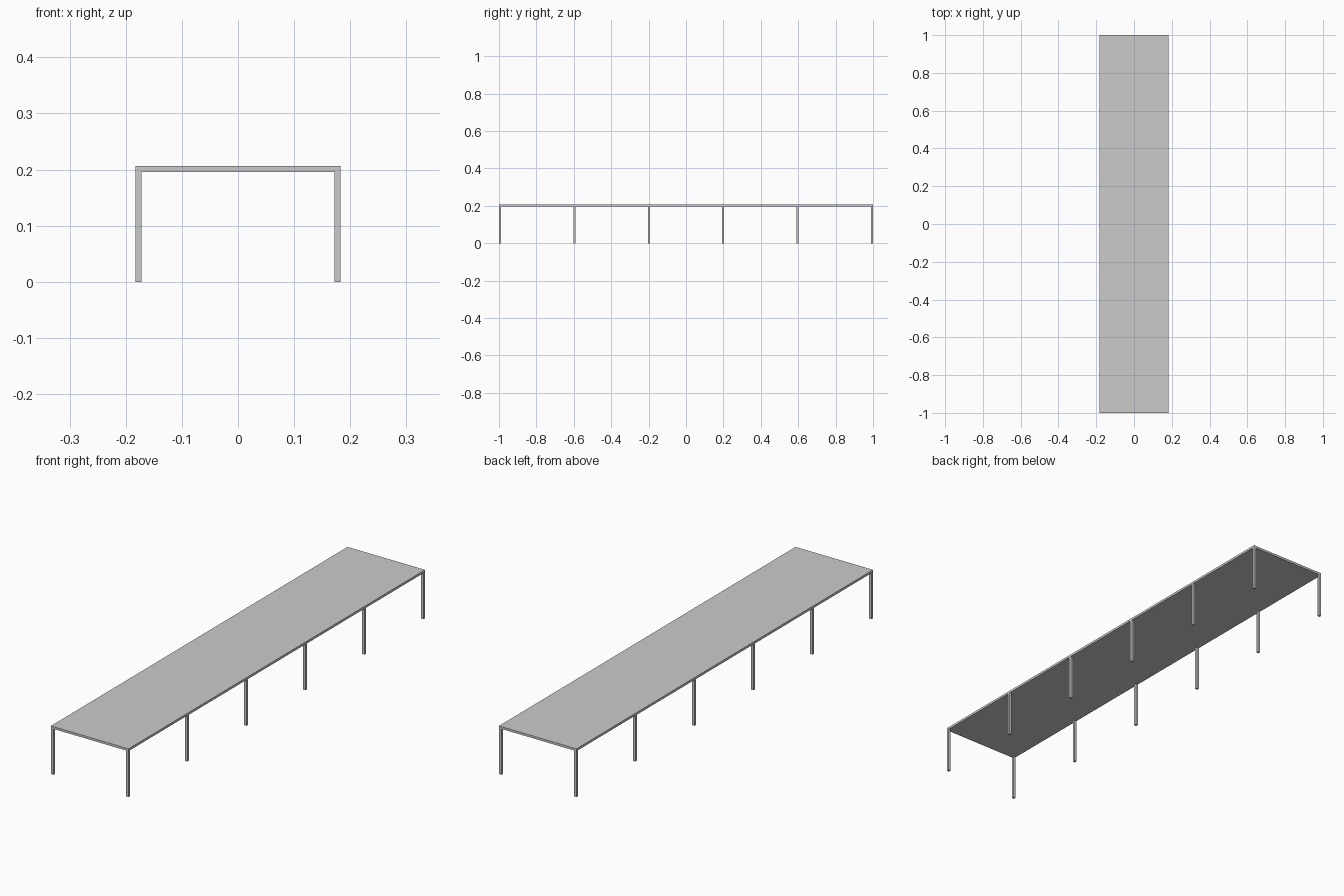
import bpy

# Remove the default cube
cube = bpy.data.objects.get("Cube")
if cube:
    bpy.data.objects.remove(cube, do_unlink=True)

HALF_WIDTH, HALF_LENGTH = 0.183, 1.0
HEIGHT, TOP_THICKNESS, LEG = 0.206, 0.010, 0.011
LEG_ROWS = 6

grey = bpy.data.materials.new("light grey")
grey.use_nodes = True
colour = (0.6, 0.6, 0.6, 1)
grey.diffuse_color = colour
grey.node_tree.nodes["Principled BSDF"].inputs["Base Color"].default_value = colour


def box(name, centre, size):
    bpy.ops.mesh.primitive_cube_add(size=1, location=centre)
    part = bpy.context.object
    part.name = name
    part.scale = size
    bpy.ops.object.transform_apply(location=False, rotation=False, scale=True)
    part.data.materials.append(grey)
    return part


# Long flat table top
box("table_top", (0, 0, HEIGHT - TOP_THICKNESS / 2),
    (2 * HALF_WIDTH, 2 * HALF_LENGTH, TOP_THICKNESS))

# Evenly spaced pairs of square legs, flush with the edges
leg_height = HEIGHT - TOP_THICKNESS
reach = HALF_LENGTH - LEG / 2
for row in range(LEG_ROWS):
    y = -reach + 2 * reach * row / (LEG_ROWS - 1)
    for side, label in ((1, "left"), (-1, "right")):
        box(f"{label}_leg_{row + 1}",
            (side * (HALF_WIDTH - LEG / 2), y, leg_height / 2),
            (LEG, LEG, leg_height))
